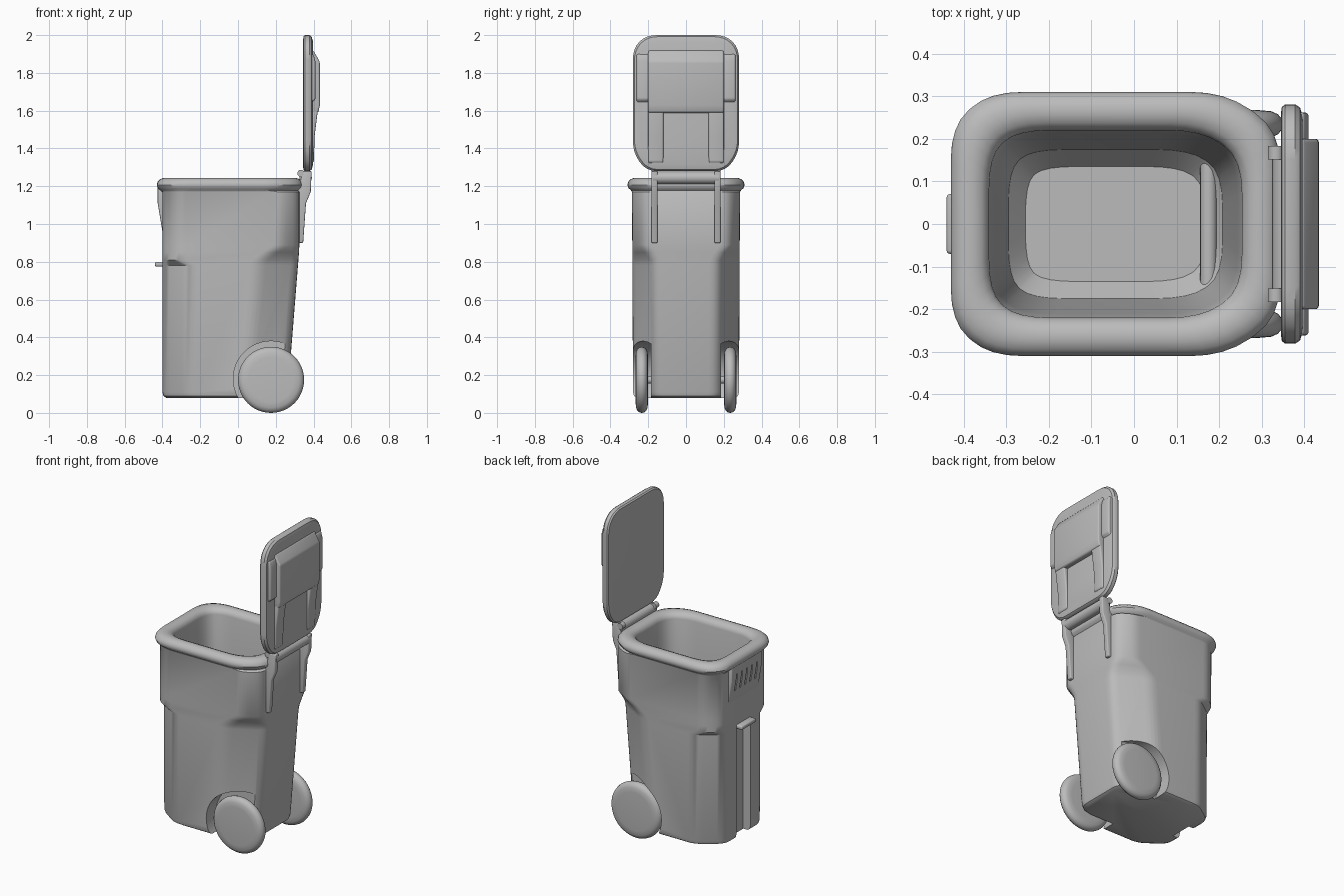
import bpy, bmesh, math
from mathutils import Vector

if "Cube" in bpy.data.objects:
    bpy.data.objects.remove(bpy.data.objects["Cube"])

gray = bpy.data.materials.new("light gray plastic")
gray.diffuse_color = (0.5, 0.5, 0.5, 1)
gray.use_nodes = True
gray.node_tree.nodes["Principled BSDF"].inputs["Base Color"].default_value = gray.diffuse_color


def activate(ob):
    bpy.ops.object.select_all(action='DESELECT')
    ob.select_set(True)
    bpy.context.view_layer.objects.active = ob


def smooth(ob):
    activate(ob)
    bpy.ops.object.shade_smooth_by_angle(angle=math.radians(35))


def skin(name, rows, bevel=0):
    """Closed solid through a list of equal point rings."""
    bm = bmesh.new()
    rows = [[bm.verts.new(p) for p in row] for row in rows]
    for a, b in zip(rows, rows[1:]):
        for i in range(len(a)):
            bm.faces.new((a[i - 1], a[i], b[i], b[i - 1]))
    bm.faces.new(rows[0])
    bm.faces.new(rows[-1])
    bmesh.ops.recalc_face_normals(bm, faces=bm.faces)
    me = bpy.data.meshes.new(name)
    bm.to_mesh(me)
    bm.free()
    me.materials.append(gray)
    ob = bpy.data.objects.new(name, me)
    bpy.context.collection.objects.link(ob)
    activate(ob)
    if bevel:
        m = ob.modifiers.new("bevel", 'BEVEL')
        m.width, m.segments, m.limit_method = bevel, 3, 'ANGLE'
        bpy.ops.object.modifier_apply(modifier=m.name)
    smooth(ob)
    return ob


def prism(name, pts, y0, y1, bevel=0):
    """Side profile in x,z extruded along y."""
    return skin(name, [[(x, y, z) for x, z in pts] for y in (y0, y1)], bevel)


def box(name, x0, x1, w, z0, z1, y=0, bevel=0):
    return prism(name, [(x0, z0), (x1, z0), (x1, z1), (x0, z1)], y - w, y + w, bevel)


def lathe(name, x, z, prof, n=48):
    """Solid of revolution about a y-parallel axis; prof = (radius, y)."""
    turn = [2 * math.pi * i / n for i in range(n)]
    return skin(name, [[(x + r * math.cos(t), y, z + r * math.sin(t)) for t in turn]
                       for r, y in prof])


def cut(ob, cutter):
    cutter.hide_render = True
    activate(ob)
    m = ob.modifiers.new("cut", 'BOOLEAN')
    m.operation, m.object, m.solver = 'DIFFERENCE', cutter, 'EXACT'
    bpy.ops.object.modifier_apply(modifier=m.name)
    bpy.data.objects.remove(cutter)
    smooth(ob)


def ring(u0, u1, w, fu, fv, ru, rv, r):
    """Octagon with front / rear corner cuts, each corner rounded."""
    p = [Vector(c) for c in [(u0 + fu, -w), (u1 - ru, -w), (u1, rv - w), (u1, w - rv),
                             (u1 - ru, w), (u0 + fu, w), (u0, w - fv), (u0, fv - w)]]
    out = []
    for i, c in enumerate(p):
        a, b = p[i - 1] - c, p[(i + 1) % 8] - c
        a = c + a.normalized() * min(r, a.length * 0.45)
        b = c + b.normalized() * min(r, b.length * 0.45)
        out += [a * (1 - t) ** 2 + c * 2 * t * (1 - t) + b * t * t
                for t in (0, 0.25, 0.5, 0.75, 1)]
    return out


def wall(z, inset, front, rear):
    """Outer wall ring: front / rear blend from small corners (0) to wide cuts (1)."""
    x1 = min(0.325, 0.255 + 0.08 * z)
    q = ring(inset - 0.40, x1 - inset, 0.28 + 0.005 * z - inset,
             0.08 + 0.06 * front, 0.065 + 0.035 * front,
             0.09 + 0.12 * rear, 0.06 + 0.055 * rear, 0.045)
    return [(p.x, p.y, z) for p in q]


def mouth(z, i):
    """Rim and inner wall ring, inset from the rim outline."""
    k = 1 - 3 * i
    q = ring(i - 0.43, 0.343 - i, 0.31 - i, 0.09 * k, 0.08 * k, 0.13 * k, 0.09 * k, 0.08)
    return [(p.x, p.y, z) for p in q]


def plate(x, i):
    """Lid ring standing in the y,z plane."""
    q = ring(1.28 + i, 2.0 - i, 0.281 - i, 0.10, 0.07, 0.07, 0.07, 0.06)
    return [(x, p.y, p.x) for p in q]


# bin body: outer wall, rolled rim, inner wall and floor in one skin
rows = [wall(*s) for s in [(0.08, 0.02, 1, 1), (0.09, 0.005, 1, 1), (0.11, 0, 1, 1),
                           (0.78, 0, 1, 1), (0.81, 0, 0, 0.9), (0.85, 0, 0, 0.5),
                           (0.89, 0, 0, 0), (1.17, 0, 0, 0)]]
for k in range(10):
    t = 1.3 * math.pi * (1 - k / 9)
    rows.append(mouth(1.208 + 0.037 * math.sin(t), 0.045 + 0.045 * math.cos(t)))
rows += [mouth(0.8, 0.10), mouth(0.2, 0.135), mouth(0.15, 0.175)]
body = skin("bin_body", rows)
cut(body, box("recess_cutter", -0.6, -0.35, 0.07, -0.1, 0.79))
for s in (-1, 1):
    cut(body, lathe("wheel_well_cutter", 0.175, 0.18, [(0.2, s * 0.185), (0.2, s * 0.45)]))

# front grab bar and slotted grip under the rim
box("grab_bar", -0.44, -0.34, 0.07, 0.775, 0.80, bevel=0.008)
grip = prism("front_grip", [(-0.38, 1.2), (-0.425, 1.2), (-0.425, 1.11),
                            (-0.40, 0.96), (-0.38, 0.96)], -0.15, 0.15, 0.005)
for i in range(-2, 3):
    cut(grip, box("slot_cutter", -0.5, -0.408, 0.006, 1.03, 1.14, y=0.05 * i))

# wheels and axle
arc = [math.pi * (k / 8 - 0.5) for k in range(9)]
tyre = [(0.12 + 0.055 * math.cos(t) ** 0.7 if abs(t) < 1.5 else 0.12,
         0.234 + 0.033 * math.sin(t)) for t in arc]
for s, side in ((-1, "left"), (1, "right")):
    lathe("wheel_" + side, 0.175, 0.175, [(r, s * y) for r, y in tyre])
lathe("axle", 0.175, 0.175, [(0.02, -0.21), (0.02, 0.21)], 16)

# hinge: two arms, knobs and a rod
arm = [(0.31, 0.90), (0.345, 0.90), (0.36, 1.11), (0.385, 1.17),
       (0.39, 1.28), (0.345, 1.28), (0.31, 1.16)]
for s, side in ((-1, "left"), (1, "right")):
    y = s * 0.167
    prism("hinge_arm_" + side, arm, y - 0.016, y + 0.016, 0.006)
    lathe("hinge_knob_" + side, 0.333, 1.268, [(0.019, y - 0.016), (0.019, y + 0.016)], 16)
lathe("hinge_rod", 0.358, 1.245, [(0.033, -0.175), (0.033, 0.175)], 24)

# open lid: rounded plate standing upright
skin("lid", [plate(*s) for s in [(0.345, 0.02), (0.347, 0.006), (0.355, 0), (0.378, 0),
                                 (0.39, 0.008), (0.396, 0.03)]])

# raised lid panel, with tapering shoulders below it and steps at its sides
prism("lid_raised_panel", [(0.38, 1.92), (0.398, 1.92), (0.433, 1.86), (0.434, 1.63),
                           (0.425, 1.59), (0.38, 1.585)], -0.20, 0.20, 0.012)
shoulder = [(0.38, 1.62), (0.425, 1.62), (0.405, 1.46), (0.402, 1.33), (0.38, 1.31)]
step = [(0.37, 1.90), (0.40, 1.90), (0.41, 1.86), (0.41, 1.66), (0.37, 1.62)]
for s, side in ((-1, "left"), (1, "right")):
    prism("lid_shoulder_" + side, shoulder, s * 0.12, s * 0.20, 0.008)
    prism("lid_side_step_" + side, step, s * 0.18, s * 0.262, 0.01)
